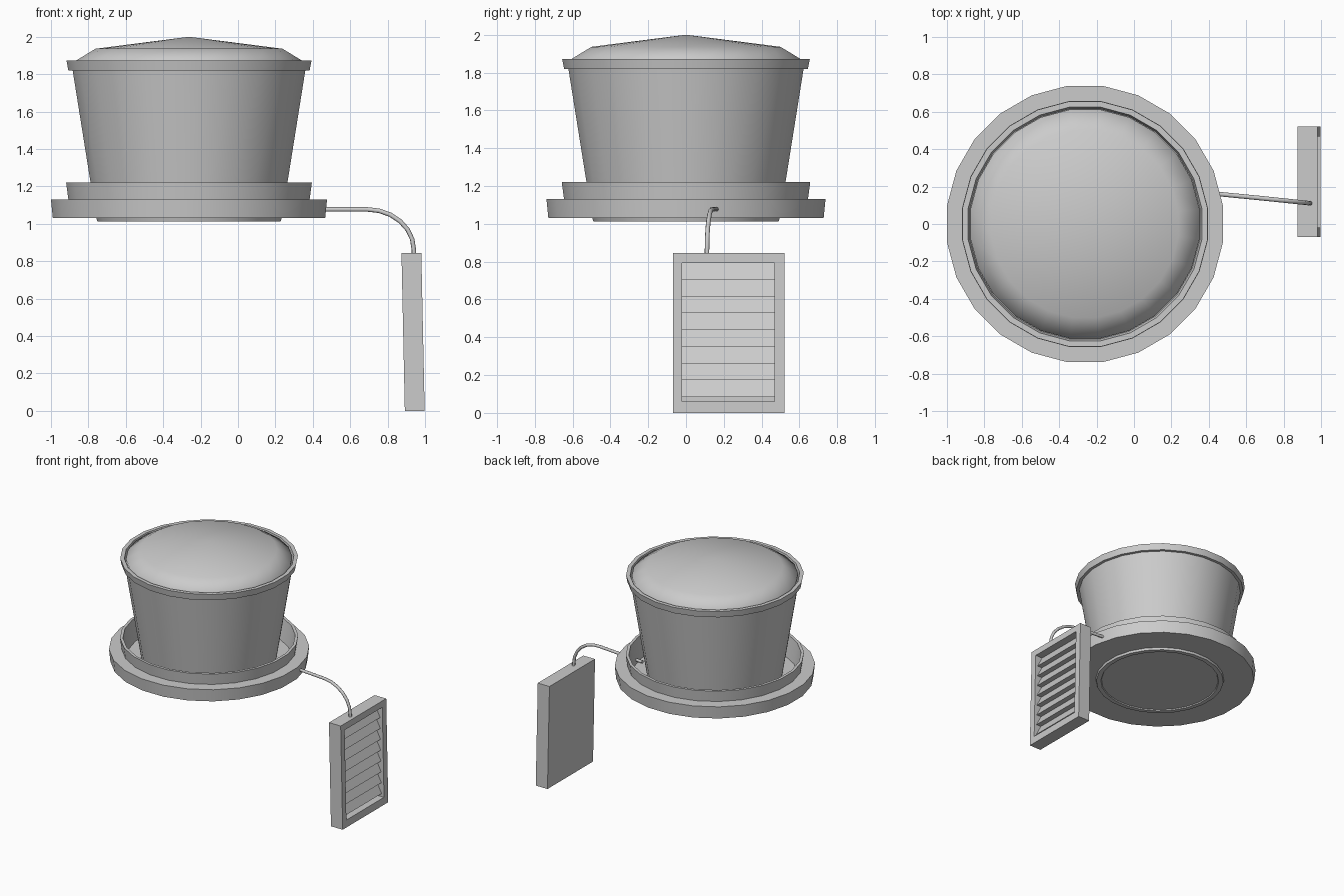
import bpy, bmesh, math
from mathutils import Matrix

if "Cube" in bpy.data.objects:
    bpy.data.objects.remove(bpy.data.objects["Cube"])

CX = -0.262   # axis of the round body
SIDES = 24


def finish(name, bm, smooth=None):
    bmesh.ops.recalc_face_normals(bm, faces=bm.faces)
    me = bpy.data.meshes.new(name)
    bm.to_mesh(me)
    bm.free()
    ob = bpy.data.objects.new(name, me)
    bpy.context.collection.objects.link(ob)
    if smooth:
        bpy.ops.object.select_all(action='DESELECT')
        ob.select_set(True)
        bpy.context.view_layer.objects.active = ob
        bpy.ops.object.shade_smooth_by_angle(angle=math.radians(smooth))
    return ob


def lathe(name, profile, smooth=30):
    """Revolve (radius, z) points; radii are measured across the flats."""
    bm = bmesh.new()
    rings = []
    for r, z in profile:
        if r == 0:
            rings.append([bm.verts.new((CX, 0, z))] * SIDES)
            continue
        r /= math.cos(math.pi / SIDES)
        angles = [(i + 0.5) * math.tau / SIDES for i in range(SIDES)]
        rings.append([bm.verts.new((CX + r * math.cos(a), r * math.sin(a), z)) for a in angles])
    for a, b in zip(rings, rings[1:]):
        for i in range(SIDES):
            j = (i + 1) % SIDES
            bm.faces.new(list(dict.fromkeys((a[i], a[j], b[j], b[i]))))
    return finish(name, bm, smooth)


# Saucer base with raised lip, open tray and foot ring
lathe("saucer_base", [
    (0, 1.02), (0.45, 1.02), (0.455, 1.012), (0.49, 1.012), (0.495, 1.03),
    (0.728, 1.03), (0.738, 1.13), (0.645, 1.13), (0.657, 1.22), (0.635, 1.22),
    (0.61, 1.05), (0, 1.05)])

# Tapered pot with top rim
lathe("pot", [
    (0, 1.055), (0.50, 1.055), (0.622, 1.82), (0.645, 1.82), (0.655, 1.872),
    (0.625, 1.872), (0.615, 1.83), (0, 1.83)])

# Domed lid sitting inside the rim
lathe("domed_lid", [(0.612, 1.84), (0.612, 1.868), (0.5, 1.936), (0, 2.0)], smooth=60)

# Bent feed pipe
curve = bpy.data.curves.new("feed_pipe", 'CURVE')
curve.dimensions = '3D'
curve.bevel_depth = 0.012
curve.bevel_resolution = 2
curve.use_fill_caps = True
path = [(0.27, 0.178, 1.077), (0.69, 0.137, 1.077)]
for k in range(1, 7):
    a = k / 6 * math.pi / 2
    t = math.sin(a)
    path.append((0.69 + 0.25 * t, 0.137 - 0.026 * t, 0.862 + 0.215 * math.cos(a)))
path.append((0.943, 0.111, 0.80))
spline = curve.splines.new('POLY')
spline.points.add(len(path) - 1)
for p, co in zip(spline.points, path):
    p.co = (*co, 1)
bpy.context.collection.objects.link(bpy.data.objects.new("feed_pipe", curve))

# Panel space: x = depth, y = width, z = height, leaning slightly outward at the foot
Y0, Y1, H = -0.07, 0.52, 0.845
IY0, IY1, IZ0, IZ1 = -0.02, 0.467, 0.06, 0.793
BACK, FRONT, RECESS = 0.892, 0.998, 0.925
lean = Matrix.Shear('YZ', 4, (0, 0))
lean[0][2] = -0.018 / H

# Panel frame: box whose front face is inset and pushed in
bm = bmesh.new()


def loop(x, y0, y1, z0, z1):
    return [bm.verts.new((x, y, z)) for y, z in ((y0, z0), (y1, z0), (y1, z1), (y0, z1))]


loops = [loop(BACK, Y0, Y1, 0, H), loop(FRONT, Y0, Y1, 0, H),
         loop(FRONT, IY0, IY1, IZ0, IZ1), loop(RECESS, IY0, IY1, IZ0, IZ1)]
bm.faces.new(loops[0])
bm.faces.new(loops[-1])
for a, b in zip(loops, loops[1:]):
    for i in range(4):
        bm.faces.new((a[i], a[(i + 1) % 4], b[(i + 1) % 4], b[i]))
bmesh.ops.transform(bm, matrix=lean, verts=bm.verts)
finish("panel_frame", bm)

# Louvre slats: sloping wedges, lower edge outward
N = 8
pitch = (IZ1 - IZ0 - 0.025) / N
bm = bmesh.new()
for k in range(N):
    z = IZ1 - k * pitch
    section = [(RECESS - 0.005, z), (RECESS + 0.008, z), (RECESS + 0.052, z - pitch),
               (RECESS - 0.005, z - pitch)]
    ends = [[bm.verts.new((x, y, h)) for x, h in section] for y in (IY0, IY1)]
    for e in ends:
        bm.faces.new(e)
    for i in range(4):
        j = (i + 1) % 4
        bm.faces.new((ends[0][i], ends[0][j], ends[1][j], ends[1][i]))
bmesh.ops.transform(bm, matrix=lean, verts=bm.verts)
finish("louvre_slats", bm)
